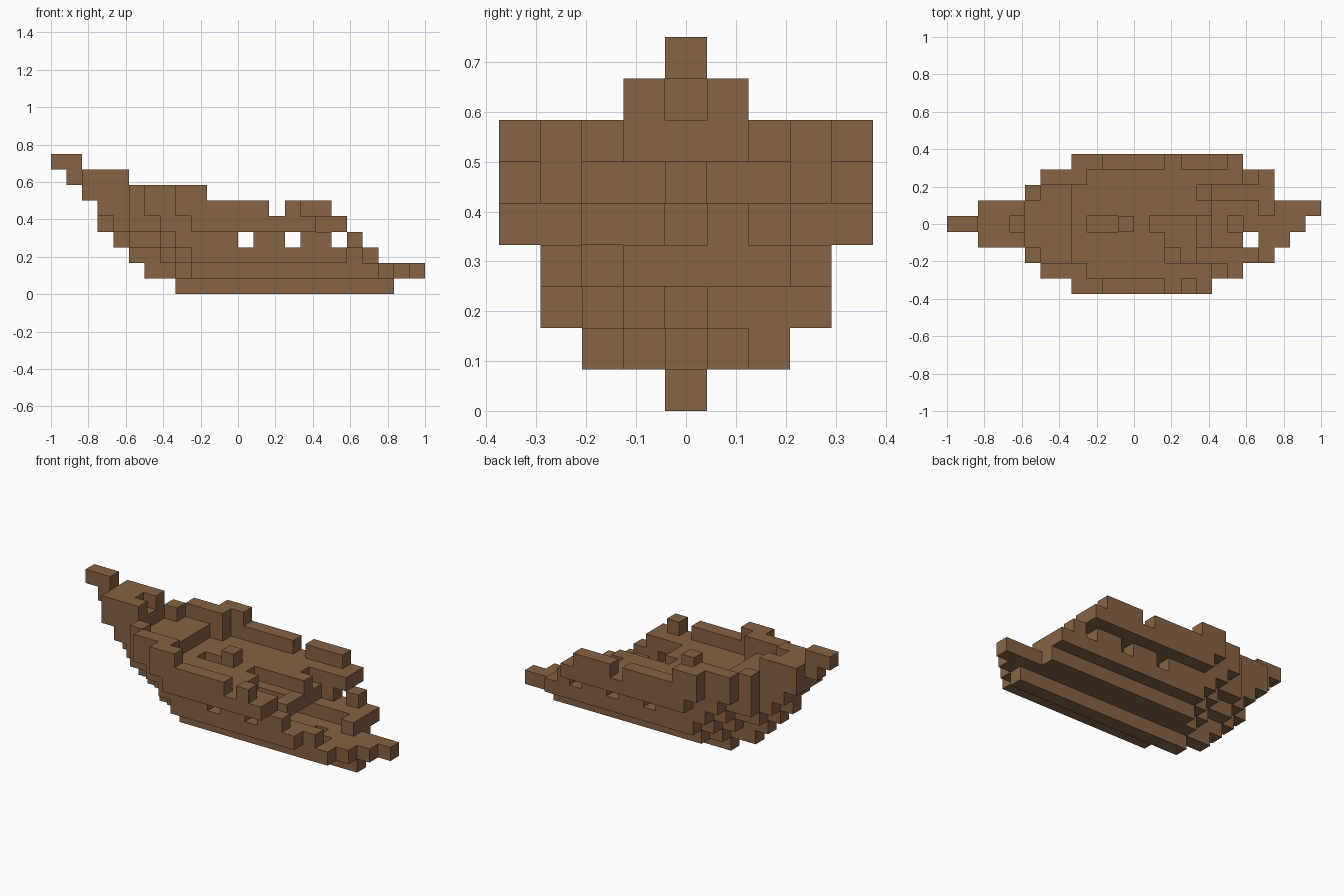
import bpy
import bmesh
from mathutils import Vector

default_cube = bpy.data.objects.get("Cube")
if default_cube:
    bpy.data.objects.remove(default_cube, do_unlink=True)

CELL = 2 / 24
parts = {}


def plank(part, layer, row, first, last):
    """Lay a lengthwise run of blocks, stern to bow."""
    cells = parts.setdefault(part, set())
    cells.update((along, row, layer) for along in range(first, last + 1))


def pair(part, layer, row, first, last):
    """Lay the same run on both sides of the centre line."""
    plank(part, layer, row, first, last)
    plank(part, layer, -row, first, last)


def knock_out(part, layer, row, *places):
    """Remove single blocks: ports, hatches and damage."""
    for along in places:
        parts[part].discard((along, row, layer))


# Keel
plank("keel", 0, 0, 8, 21)

# Hull floor with a ragged bow and two broken holes
plank("hull_floor", 1, 0, 6, 22)
plank("hull_floor", 1, 1, 8, 23)
plank("hull_floor", 1, -1, 8, 21)
pair("hull_floor", 1, 2, 9, 20)
knock_out("hull_floor", 1, 0, 18)
knock_out("hull_floor", 1, -1, 19)

# Lower hull
plank("lower_hull", 2, 0, 5, 7)
pair("lower_hull", 2, 1, 7, 8)
plank("lower_hull", 2, 1, 20, 20)
plank("lower_hull", 2, 2, 8, 20)
plank("lower_hull", 2, -2, 8, 19)
plank("lower_hull", 2, 3, 9, 20)
plank("lower_hull", 2, -3, 9, 18)
knock_out("lower_hull", 2, -2, 15)

# Upper hull with gun ports
plank("upper_hull", 3, 0, 4, 7)
pair("upper_hull", 3, 1, 5, 7)
pair("upper_hull", 3, 2, 7, 8)
plank("upper_hull", 3, 3, 8, 19)
plank("upper_hull", 3, -3, 8, 17)
for side in (-3, 3):
    knock_out("upper_hull", 3, side, 12, 15, 18)

# Bulkhead closing the hold
for row in range(-1, 3):
    plank("bulkhead", 3, row, 16, 16)

# Main deck with a hatch and a broken corner
plank("main_deck", 4, 0, 3, 12)
plank("main_deck", 4, 1, 4, 16)
plank("main_deck", 4, -1, 4, 13)
plank("main_deck", 4, 2, 5, 15)
plank("main_deck", 4, -2, 5, 13)
plank("main_deck", 4, 3, 7, 18)
plank("main_deck", 4, -3, 7, 16)
plank("main_deck", 4, 4, 9, 18)
plank("main_deck", 4, -4, 9, 16)
knock_out("main_deck", 4, 0, 9, 10)

# Mast stump
plank("mast_stump", 5, 0, 11, 11)

# Bulwarks along both sides
pair("bulwark", 5, 4, 8, 13)
pair("bulwark", 5, 4, 15, 15)
plank("bulwark", 5, 4, 16, 17)
pair("bulwark", 6, 4, 8, 9)
for layer in (5, 6):
    pair("bulwark", layer, 3, 6, 8)

# Quarter deck and its corner posts
for row in (-1, 0, 1):
    plank("quarter_deck", 5, row, 3, 7)
pair("quarter_deck", 5, 2, 5, 7)
pair("corner_post", 6, 2, 5, 5)

# Raised stern platform
for row in (-1, 0, 1):
    plank("stern_platform", 6, row, 2, 4)
    plank("stern_platform", 7, row, 2, 4)
knock_out("stern_platform", 7, 0, 4)

# Stern ornament
plank("stern_ornament", 7, 0, 1, 1)
plank("stern_ornament", 8, 0, 0, 1)

# Material
wood = bpy.data.materials.new("brown wood")
wood.use_nodes = True
colour = (0.24, 0.125, 0.06, 1)
wood.diffuse_color = colour
for node in wood.node_tree.nodes:
    if node.type == "BSDF_PRINCIPLED":
        node.inputs["Base Color"].default_value = colour

occupied = set().union(*parts.values())


def build(name, cells):
    """Make one mesh from the exposed sides of the blocks."""
    bm = bmesh.new()
    for cell in sorted(cells):
        centre = Vector(cell) + Vector((0.5, 0, 0.5))
        for axis in range(3):
            for sign in (-1, 1):
                normal = Vector((0, 0, 0))
                normal[axis] = sign
                if tuple(int(c + n) for c, n in zip(cell, normal)) in occupied:
                    continue
                u = Vector((0, 0, 0))
                u[(axis + 1) % 3] = 0.5
                v = normal.cross(u)
                middle = centre + normal / 2
                corners = (middle - u - v, middle + u - v,
                           middle + u + v, middle - u + v)
                bm.faces.new([bm.verts.new(c) for c in corners])
    bmesh.ops.remove_doubles(bm, verts=bm.verts, dist=0.01)
    bmesh.ops.dissolve_limit(bm, angle_limit=0.01, verts=bm.verts,
                             edges=bm.edges)
    for vert in bm.verts:
        vert.co = vert.co * CELL - Vector((1, 0, 0))
    mesh = bpy.data.meshes.new(name)
    bm.to_mesh(mesh)
    bm.free()
    mesh.materials.append(wood)
    bpy.context.collection.objects.link(bpy.data.objects.new(name, mesh))


for part_name, part_cells in parts.items():
    build(part_name, part_cells)
